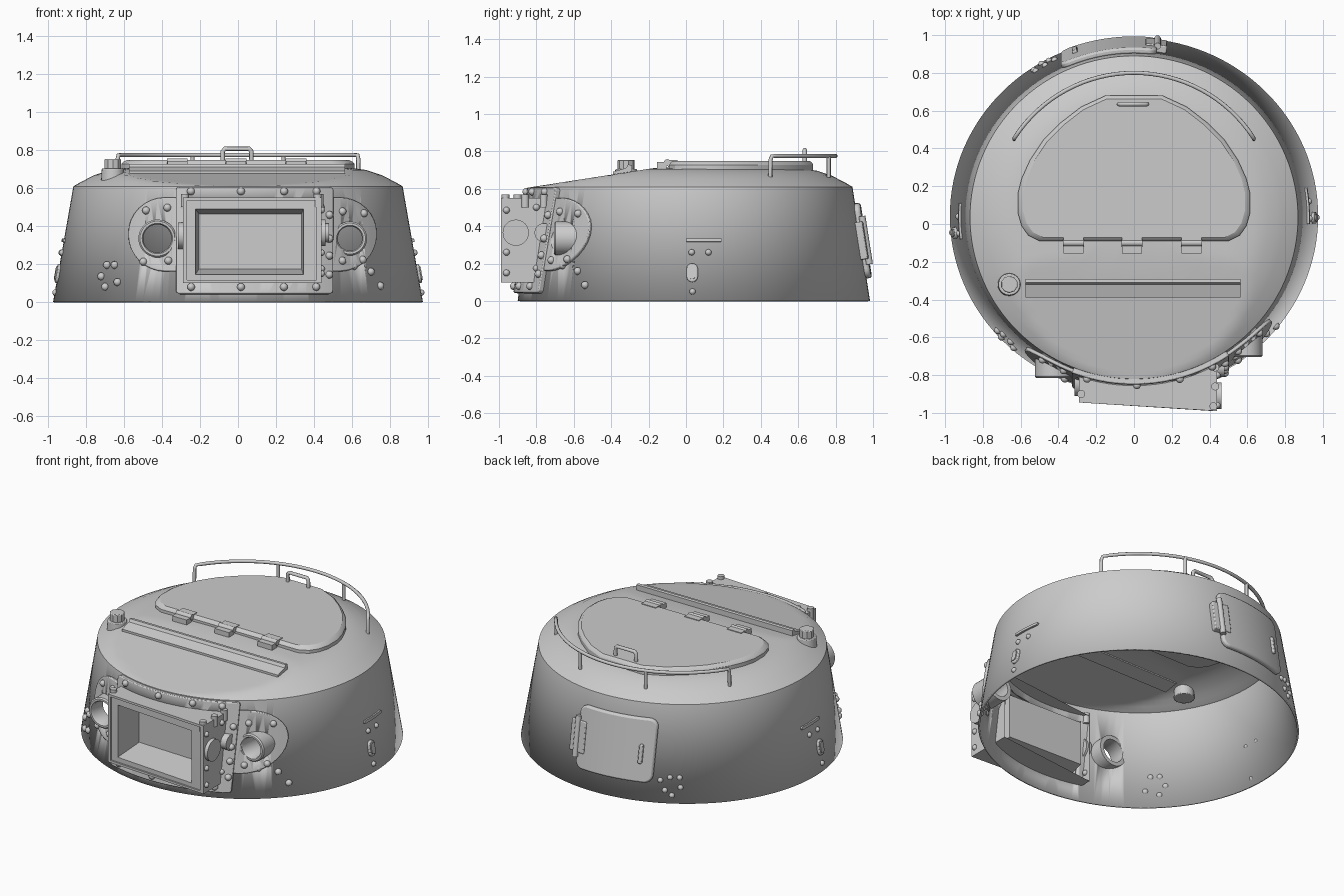
import bpy, bmesh
from math import sin, cos, asin, acos, pi, radians, sqrt
from mathutils import Vector, Matrix

if "Cube" in bpy.data.objects:
    bpy.data.objects.remove(bpy.data.objects["Cube"])

H = 0.61


def finish(bm, name, angle=32, bevel=0):
    bmesh.ops.recalc_face_normals(bm, faces=bm.faces[:])
    me = bpy.data.meshes.new(name)
    bm.to_mesh(me)
    bm.free()
    ob = bpy.data.objects.new(name, me)
    bpy.context.collection.objects.link(ob)
    if bevel:
        m = ob.modifiers.new("bevel", 'BEVEL')
        m.width, m.segments, m.limit_method, m.angle_limit = bevel, 2, 'ANGLE', radians(40)
    bpy.ops.object.select_all(action='DESELECT')
    ob.select_set(True)
    bpy.context.view_layer.objects.active = ob
    bpy.ops.object.shade_smooth_by_angle(angle=radians(angle))
    return ob


# Tapered wall: ellipse size per height, and points on it
def ell(z):
    t = z / H
    return 0.975 - 0.107 * t, 0.942 - 0.087 * t, 0.042 - 0.007 * t


def wall(a, z, off=0.0):
    rx, ry, cy = ell(z)
    n = Vector((sin(a) / rx, -cos(a) / ry, 0.16)).normalized()
    return Vector((rx * sin(a), cy - ry * cos(a), z)) + n * off, n


def ang(side, u, z):
    rx, ry, cy = ell(z)
    if side in 'FB':
        a = asin(u / rx)
        return a if side == 'F' else pi - a
    a = acos((cy - u) / ry)
    return a if side == 'R' else -a


def roof_z(x, y):
    t = sqrt((x / 0.868) ** 2 + ((y - 0.035) / 0.855) ** 2)
    prof = [(0, .715), (.7, .706), (.78, .696), (.87, .67), (.95, .635), (1, .61)]
    z = H
    for (t0, z0), (t1, z1) in zip(prof, prof[1:]):
        if t0 <= t <= t1:
            z = z0 + (z1 - z0) * (t - t0) / (t1 - t0)
    return min(z, H + max(0, y + 0.82) * 0.155)


def skin(bm, loops, cap0=False, cap1=False):
    rings = [[bm.verts.new(p) for p in l] for l in loops]
    for a, b in zip(rings, rings[1:]):
        for i in range(len(a)):
            j = (i + 1) % len(a)
            bm.faces.new((a[i], a[j], b[j], b[i]))
    if cap0:
        bm.faces.new(rings[0])
    if cap1:
        bm.faces.new(rings[-1])


def rrect(x0, x1, z0, z1, r, r2=None, n=8):
    r2 = r if r2 is None else r2          # r: low-x corners, r2: high-x corners
    pts = []
    for cx, cz, q, s in ((x1 - r2, z1 - r2, r2, 0), (x0 + r, z1 - r, r, 1), (x0 + r, z0 + r, r, 2), (x1 - r2, z0 + r2, r2, 3)):
        pts += [(cx + q * cos((s + k / n) * pi / 2), cz + q * sin((s + k / n) * pi / 2)) for k in range(n + 1)]
    return pts


def patch(name, outline, side, th, bevel=0.006):
    """Plate cut from a flat outline and wrapped on the wall."""
    bm = bmesh.new()
    bm.faces.new([bm.verts.new((u, 0, z)) for u, z in outline])
    bmesh.ops.remove_doubles(bm, verts=bm.verts[:], dist=1e-4)
    us = [p[0] for p in outline]
    n = int((max(us) - min(us)) / 0.05) + 1
    for k in range(1, n):
        c = min(us) + (max(us) - min(us)) * k / n
        bmesh.ops.bisect_plane(bm, geom=bm.verts[:] + bm.edges[:] + bm.faces[:], dist=1e-5, plane_co=(c, 0, 0), plane_no=(1, 0, 0))
    ext = bmesh.ops.extrude_face_region(bm, geom=bm.faces[:], use_keep_orig=True)
    top = {g for g in ext['geom'] if isinstance(g, bmesh.types.BMVert)}
    for v in bm.verts:
        v.co = wall(ang(side, v.co.x, v.co.z), v.co.z, th if v in top else -0.006)[0]
    return finish(bm, name, 32, bevel)


def cyl(bm, p, axis, r, d, n=24, r2=None):
    m = Matrix.Translation(p) @ Vector((0, 0, 1)).rotation_difference(Vector(axis)).to_matrix().to_4x4()
    bmesh.ops.create_cone(bm, cap_ends=True, segments=n, radius1=r, radius2=r if r2 is None else r2, depth=d, matrix=m)


def box(bm, c, s):
    bmesh.ops.create_cube(bm, size=1, matrix=Matrix.Translation(c) @ Matrix.Diagonal((*s, 1)))


def tube(name, pts, r):
    cu = bpy.data.curves.new(name, 'CURVE')
    cu.dimensions, cu.bevel_depth, cu.bevel_resolution, cu.use_fill_caps = '3D', r, 2, True
    for line in pts:
        sp = cu.splines.new('POLY')
        sp.points.add(len(line) - 1)
        for q, p in zip(sp.points, line):
            q.co = (*p, 1)
    bpy.context.collection.objects.link(bpy.data.objects.new(name, cu))


# Turret shell: wall and roof
bm = bmesh.new()
N = 128
A = [2 * pi * i / N for i in range(N)]
loops = [[wall(a, z)[0] for a in A] for z in (0, H)]
for t in (.985, .95, .91, .87, .82, .78, .74, .7, .6, .5, .4, .25, .1):
    loops.append([(x, y, roof_z(x, y)) for x, y in ((.868 * t * sin(a), .035 - .855 * t * cos(a)) for a in A)])
skin(bm, loops, cap1=True)
shell = finish(bm, "turret_shell")
sol = shell.modifiers.new("thick", 'SOLIDIFY')
sol.thickness, sol.offset = 0.012, -1

# Front plate and port plates
plate = patch("front_plate", rrect(-.32, .49, .04, .605, .02), 'F', .028)
ear_l = patch("left_port_plate", rrect(-.57, -.25, .16, .55, .19, .01), 'F', .018)
ear_r = patch("right_port_plate", rrect(.40, .72, .16, .55, .01, .19), 'F', .018)

# Openings cut through shell and plates
bm = bmesh.new()
box(bm, (.06, -.75, .32), (.62, .6, .38))
for x, r in ((-.425, .075), (.59, .07)):
    cyl(bm, (x, -.7, .335), (0, 1, 0), r, .5, 32)
cutter = finish(bm, "opening_cutter")
cutter.hide_render = True
for ob in (shell, plate, ear_l, ear_r):
    m = ob.modifiers.new("cut", 'BOOLEAN')
    m.object, m.operation, m.solver = cutter, 'DIFFERENCE', 'EXACT'
    bpy.context.view_layer.objects.active = ob
    for mod in [q.name for q in ob.modifiers]:
        bpy.ops.object.modifier_apply(modifier=mod)
bpy.data.objects.remove(cutter)

# Mantlet box with deep recess
bm = bmesh.new()
R = [(-.29, .44, .10, .55, -.76, -.68), (-.29, .44, .10, .55, -.945, -.99), (-.27, .415, .115, .535, -.945, -.99),
     (-.27, .415, .115, .535, -.935, -.98), (-.225, .345, .145, .49, -.935, -.98), (-.205, .335, .175, .465, -.74, -.76)]
skin(bm, [[(a, yl, c), (b, yr, c), (b, yr, d), (a, yl, d)] for a, b, c, d, yl, yr in R], cap1=True)
finish(bm, "mantlet_box")

# Trunnion discs and top studs of the box
bm = bmesh.new()
cyl(bm, (.445, -.91, .365), (1, 0, 0), .07, .035, 32)
cyl(bm, (.45, -.76, .365), (1, 0, 0), .05, .06)
cyl(bm, (-.295, -.84, .35), (1, 0, 0), .07, .04, 32)
for x, y in ((-.28, -.78), (-.28, -.9), (.43, -.76), (.43, -.86), (.42, -.965)):
    cyl(bm, (x, y, .535), (0, 0, 1), .021, .07, 12)
finish(bm, "mantlet_fittings")

# Port tubes
for name, x, y0, y1, r in (("left_port_tube", -.425, -.70, -.815, .1), ("right_port_tube", .59, -.55, -.705, .09)):
    bm = bmesh.new()
    ring = [(r, y0), (r, y1 + .008), (r - .008, y1), (r - .02, y1), (r - .026, y1 + .01), (r - .026, y0), (r, y0)]
    skin(bm, [[(x + q * cos(a), y, .335 + q * sin(a)) for a in A[::3]] for q, y in ring])
    bmesh.ops.remove_doubles(bm, verts=bm.verts[:], dist=1e-5)
    finish(bm, name)

# Side vision slits and oval pistol ports
for side, d in (('R', 0), ('L', -.08)):
    nm = "right" if side == 'R' else "left"
    patch(nm + "_vision_slit", rrect(d, d + .19, .315, .333, .006), side, .012, 0)
    patch(nm + "_oval_port", rrect(d + .003, d + .063, .1, .2, .03), side, .014)
    patch(nm + "_oval_plug", rrect(d + .015, d + .051, .115, .185, .018), side, .02, 0)

# Rear door, hinge and handle
patch("rear_door", rrect(-.38, .12, .12, .52, .05), 'B', .03, .012)
patch("rear_door_hinge", rrect(.06, .17, .22, .42, .008), 'B', .038)
patch("rear_door_handle", rrect(-.315, -.29, .24, .36, .01), 'B', .045)
bm = bmesh.new()
p, n = wall(ang('B', .12, .32), .32, .035)
cyl(bm, p, wall(ang('B', .12, .45), .45)[0] - wall(ang('B', .12, .2), .2)[0], .018, .26, 12)
finish(bm, "rear_door_pin")

# Bolts
bm = bmesh.new()


def bolt(p, n, r=.021):
    m = Matrix.Translation(p) @ Vector((0, 0, 1)).rotation_difference(Vector(n)).to_matrix().to_4x4()
    bmesh.ops.create_uvsphere(bm, u_segments=12, v_segments=8, radius=r, matrix=m)


groups = [('F', .03, [(x, z) for z in (.58, .075) for x in (-.24, .015, .235, .40)] + [(.467, z) for z in (.455, .33, .24, .14)]),
          ('F', .018, [(-.475, .48), (-.365, .495), (-.49, .21), (-.36, .215), (.54, .475), (.65, .465), (.54, .215), (.645, .22)]),
          ('F', 0, [(-.69, .195), (-.65, .195), (-.72, .135), (-.635, .105), (-.70, .08), (.61, .19), (.70, .16), (.75, .085)]),
          ('B', 0, [(-.42, .14), (-.47, .16), (-.52, .16), (-.53, .1), (-.45, .08), (-.49, .05)]),
          ('R', 0, [(.03, .26), (.12, .26), (.035, .05)]), ('L', 0, [(-.05, .26), (.04, .26), (-.045, .05)])]
for side, off, pts in groups:
    for u, z in pts:
        bolt(*wall(ang(side, u, z), z, off), .021 if side == 'F' else .017)
for y, z in ((-.96, .485), (-.96, .26), (-.96, .15), (-.8, .175), (-.8, .5)):
    for x in (.44, -.29):
        if x > 0 or y > -.9:
            bolt((x, y, z), (1, 0, 0), .018)
finish(bm, "bolts", 60)

# Roof hatch
bm = bmesh.new()
half = [(.15, .68), (.28, .62), (.39, .535), (.48, .445), (.55, .34), (.595, .24), (.615, .16), (.615, .06), (.595, -.01), (.56, -.06), (.50, -.09)]
out = half + [(-x, y) for x, y in reversed(half)]
L = [[(x * s, .3 + (y - .3) * s, z) for x, y in out] for s, z in ((1, .675), (1, .727), (.985, .738), (.955, .748))]
skin(bm, L, True, True)
finish(bm, "roof_hatch", 25)

# Hatch hinges
bm = bmesh.new()
for x in (-.32, -.01, .305):
    box(bm, (x, -.13, .725), (.105, .05, .035))
    box(bm, (x, -.07, .735), (.105, .05, .035))
    cyl(bm, (x, -.1, .74), (1, 0, 0), .018, .11, 16)
finish(bm, "hatch_hinges")

# Roof sight strip
bm = bmesh.new()
sec = [(-.39, -.02), (-.39, .014), (-.32, .024), (-.31, .04), (-.29, .035), (-.29, -.02)]
skin(bm, [[(x, y, .61 + (y + .82) * .155 + h) for y, h in sec] for x in (-.575, .565)], True, True)
finish(bm, "roof_strip")

# Periscope
bm = bmesh.new()
cyl(bm, (-.66, -.32, .66), (0, 0, 1), .063, .09, 24, .058)
cyl(bm, (-.66, -.32, .71), (0, 0, 1), .045, .09, 10)
finish(bm, "periscope", 25, .005)

# Roof rail with legs, and hatch handle
arc = [(.754 * cos(radians(33.3 + 113.4 * k / 32)), .046 + .754 * sin(radians(33.3 + 113.4 * k / 32)), .775) for k in range(33)]
lx, ly = arc[0][:2]
low = [(lx + .004, ly - .008, .755), (lx + .004, ly - .01, .645)]
rail = low[::-1] + arc + [(-x, y, z) for x, y, z in low]
legs = [[(x, .763, .775), (x, .763, .66)] for x in (-.24, .24)]
tube("roof_rail", [rail] + legs, .011)
tube("hatch_handle", [[(-.08, .635, .735), (-.08, .635, .795), (-.068, .635, .808), (.058, .635, .808), (.07, .635, .795), (.07, .635, .735)]], .012)
